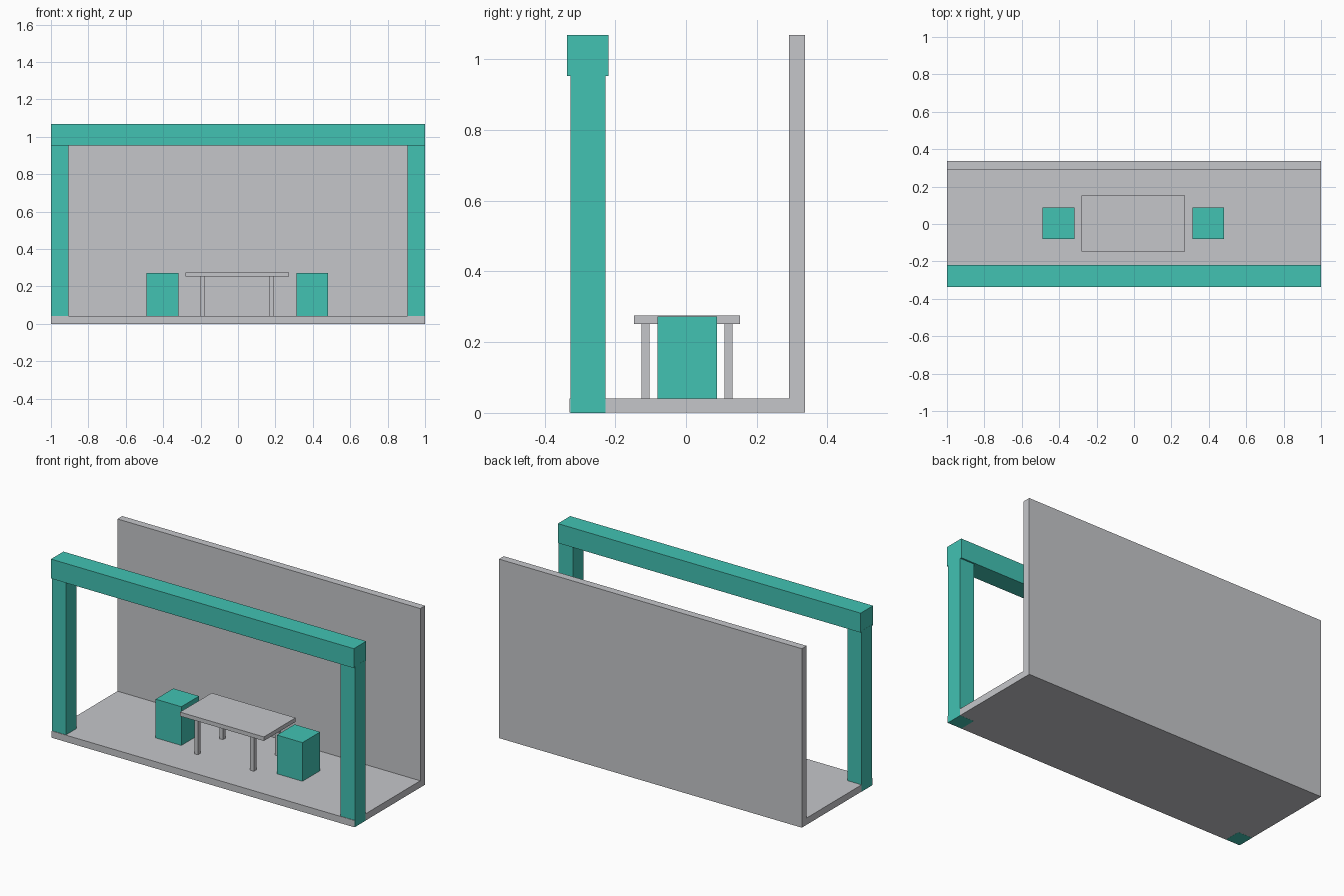
import bpy

if "Cube" in bpy.data.objects:
    bpy.data.objects.remove(bpy.data.objects["Cube"], do_unlink=True)


def make_material(name, rgb):
    mat = bpy.data.materials.new(name)
    mat.use_nodes = True
    color = (*rgb, 1.0)
    mat.diffuse_color = color
    mat.node_tree.nodes["Principled BSDF"].inputs["Base Color"].default_value = color
    return mat


TEAL = make_material("teal", (0.054, 0.54, 0.45))
GREY = make_material("light grey", (0.558, 0.565, 0.59))


def box(name, mat, x, y, z):
    """Box spanning the given (low, high) range on each axis."""
    bpy.ops.mesh.primitive_cube_add(size=1, location=[(a + b) / 2 for a, b in (x, y, z)])
    obj = bpy.context.object
    obj.name = name
    obj.scale = [b - a for a, b in (x, y, z)]
    bpy.ops.object.transform_apply(location=False, rotation=False, scale=True)
    obj.data.materials.append(mat)
    return obj


FLOOR_TOP = 0.041
TABLE_UNDER = 0.252
TOP = 1.069
GAP = 0.0005  # keeps flush faces of the posts and floor apart

# Floor and back wall
box("floor", GREY, (-1, 1), (-0.33, 0.336), (GAP, FLOOR_TOP))
box("back_wall", GREY, (-1, 1), (0.291, 0.336), (FLOOR_TOP, TOP))

# Front frame
box("front_beam", TEAL, (-1, 1), (-0.336, -0.219), (0.953, TOP))
for side, x in (("right", (-1 - GAP, -0.907)), ("left", (0.907, 1 + GAP))):
    box(f"{side}_post", TEAL, x, (-0.327, -0.228), (0, 0.96))

# Stools
for side, x in (("right", (-0.488, -0.318)), ("left", (0.313, 0.482))):
    box(f"{side}_stool", TEAL, x, (-0.08, 0.087), (FLOOR_TOP, 0.272))

# Table
box("table_top", GREY, (-0.28, 0.274), (-0.147, 0.152), (TABLE_UNDER, 0.276))
for side, x in (("right", -0.2), ("left", 0.169)):
    for end, y in (("front", -0.126), ("back", 0.109)):
        box(f"{end}_{side}_table_leg", GREY, (x, x + 0.024), (y, y + 0.023),
            (FLOOR_TOP, TABLE_UNDER))
